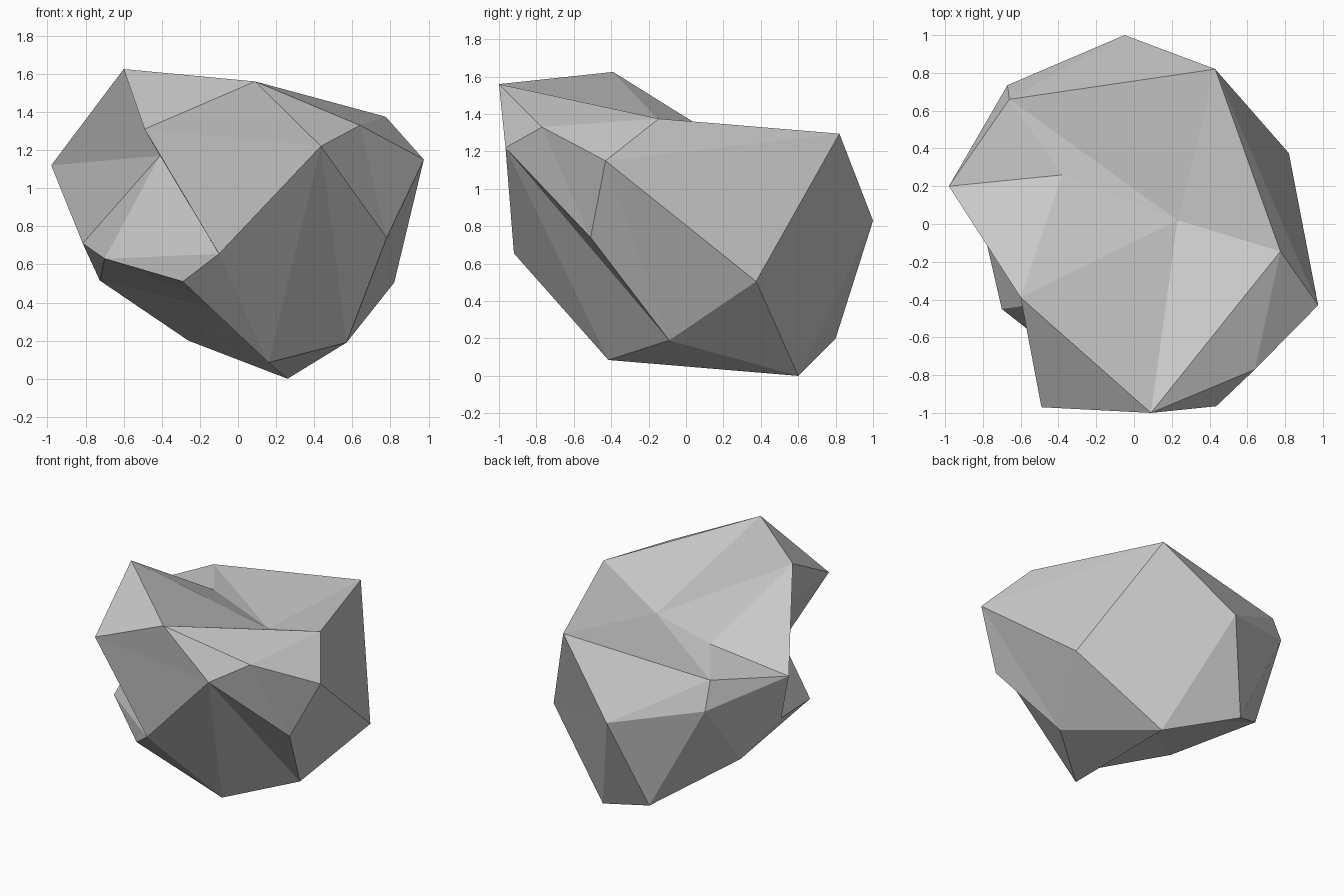
import bpy
import bmesh

cube = bpy.data.objects.get("Cube")
if cube:
    bpy.data.objects.remove(cube, do_unlink=True)

# Corners of the boulder, named by where they sit
corners = {
    # upper rim and crown
    "peak": (-0.60, -0.39, 1.625), "brow": (0.09, -1.00, 1.56),
    "shoulder": (0.775, -0.145, 1.375), "crest": (0.43, 0.82, 1.295),
    "ledge": (-0.66, 0.66, 1.18), "dip": (-0.38, 0.26, 1.22),
    "basin": (0.23, 0.02, 1.19), "wing": (-0.98, 0.20, 1.12),
    # front face
    "cheek": (-0.49, -0.97, 1.31), "nose": (0.435, -0.965, 1.22),
    "temple": (0.64, -0.77, 1.33), "chin": (-0.10, -0.92, 0.655),
    "lip": (-0.29, -0.77, 0.51), "notch": (-0.41, -0.41, 1.17),
    # sides and back
    "elbow": (0.975, -0.43, 1.15), "rib": (0.78, -0.51, 0.74),
    "hip": (0.82, 0.375, 0.505), "spine": (-0.05, 1.00, 0.83),
    "blade": (-0.67, 0.735, 0.98), "flank": (-0.815, 0.05, 0.71),
    "spur": (-0.70, -0.45, 0.63), "haunch": (-0.725, 0.40, 0.515),
    # underside
    "keel": (0.16, -0.415, 0.085), "foot": (0.26, 0.60, 0.00),
    "knee": (0.57, -0.09, 0.19), "heel": (-0.26, 0.80, 0.20),
    "hollow": (0.06, 0.20, 0.33),
}

# Facets, as fans of triangles: hub corner, then the corners round it
fans = [
    "basin: ledge dip peak brow shoulder crest ledge",
    "dip: ledge wing peak",
    "temple: brow nose rib elbow shoulder brow",
    "cheek: peak brow nose chin",
    "notch: peak cheek chin spur flank wing peak",
    "chin: nose keel lip spur",
    "knee: nose rib elbow hip foot keel nose",
    "elbow: shoulder crest hip",
    "spine: ledge crest hip foot heel blade ledge",
    "ledge: blade wing",
    "haunch: heel blade wing flank spur",
    "hollow: spur lip keel foot heel haunch spur",
]

bm = bmesh.new()
vert = {name: bm.verts.new(co) for name, co in corners.items()}
for fan in fans:
    hub, ring = fan.split(":")
    ring = ring.split()
    for a, b in zip(ring, ring[1:]):
        bm.faces.new((vert[hub], vert[a], vert[b]))
bmesh.ops.recalc_face_normals(bm, faces=bm.faces)

mesh = bpy.data.meshes.new("boulder")
bm.to_mesh(mesh)
bm.free()

# Plain grey stone
stone = bpy.data.materials.new("grey stone")
stone.use_nodes = True
grey = (0.58, 0.58, 0.58, 1.0)
stone.diffuse_color = grey
stone.node_tree.nodes["Principled BSDF"].inputs["Base Color"].default_value = grey
mesh.materials.append(stone)

boulder = bpy.data.objects.new("boulder", mesh)
bpy.context.scene.collection.objects.link(boulder)
